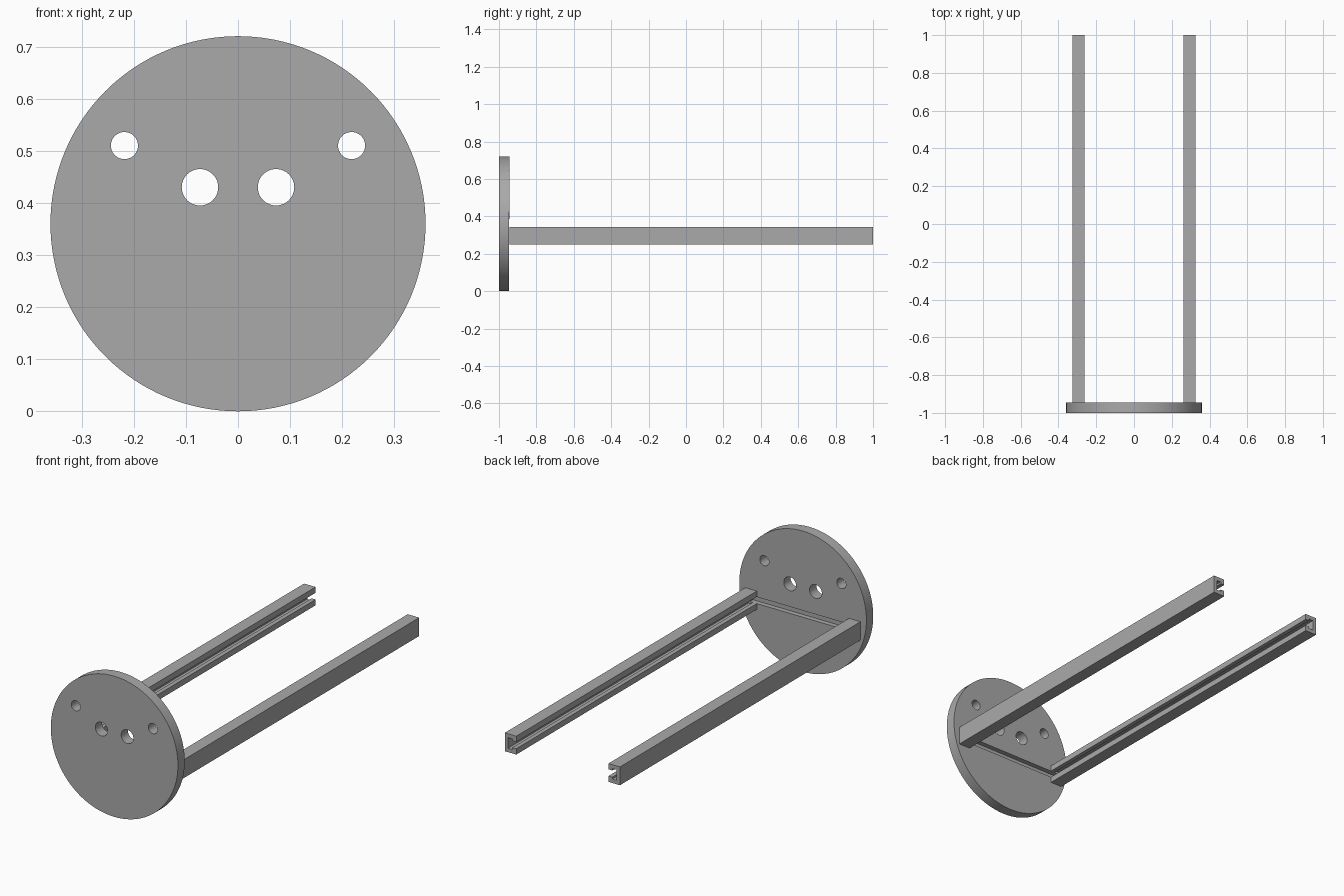
import bpy, bmesh, math
from mathutils import Matrix, Vector

default = bpy.data.objects.get("Cube")
if default:
    bpy.data.objects.remove(default, do_unlink=True)

GREY = (0.4, 0.4, 0.4, 1)
grey = bpy.data.materials.new("plain grey")
grey.use_nodes = True
grey.diffuse_color = GREY
grey.node_tree.nodes["Principled BSDF"].inputs["Base Color"].default_value = GREY

FRONT, BACK, END = -1.0, -0.945, 1.0   # plate front, plate back, rail ends
RADIUS = 0.36
RAIL_Z = 0.296                         # centre height of rails and groove
SLOT = 0.034                           # slot opening height


def make_object(name, bm):
    bmesh.ops.recalc_face_normals(bm, faces=bm.faces)
    mesh = bpy.data.meshes.new(name)
    bm.to_mesh(mesh)
    bm.free()
    mesh.materials.append(grey)
    obj = bpy.data.objects.new(name, mesh)
    bpy.context.collection.objects.link(obj)
    return obj


def add_disc(bm, x, z, radius, y0, y1, sides):
    place = Matrix.Translation((x, (y0 + y1) / 2, z)) @ Matrix.Rotation(math.pi / 2, 4, 'X')
    bmesh.ops.create_cone(bm, cap_ends=True, segments=sides, radius1=radius,
                          radius2=radius, depth=y1 - y0, matrix=place)


# Round end plate
bm = bmesh.new()
add_disc(bm, 0, RADIUS, RADIUS, FRONT, BACK, 128)
plate = make_object("end_plate", bm)

# Cutter: two pairs of through holes and the groove on the back face
bm = bmesh.new()
for side in (-1, 1):
    add_disc(bm, side * 0.218, 0.51, 0.026, FRONT - 0.1, BACK + 0.1, 48)
    add_disc(bm, side * 0.073, 0.43, 0.035, FRONT - 0.1, BACK + 0.1, 48)
groove_depth = 0.025
bmesh.ops.create_cube(bm, size=1, matrix=Matrix.Translation((0, BACK, RAIL_Z))
                      @ Matrix.Diagonal((0.6, groove_depth * 2, SLOT, 1)))
cutter = make_object("plate_cutter", bm)
cutter.hide_render = True

cut = plate.modifiers.new("holes and groove", 'BOOLEAN')
cut.operation = 'DIFFERENCE'
cut.solver = 'EXACT'
cut.object = cutter
bpy.context.view_layer.objects.active = plate
plate.select_set(True)
bpy.ops.object.modifier_apply(modifier=cut.name)
bpy.data.objects.remove(cutter, do_unlink=True)
bpy.ops.object.shade_smooth_by_angle(angle=math.radians(30))

# Slotted rails: half profile from the outer wall round to the slot, mirrored in height
OUTER, INNER = 0.326, 0.261
HALF, CAVITY = 0.047, 0.027
half = [(OUTER, HALF), (INNER, HALF), (INNER, SLOT / 2), (INNER + 0.022, SLOT / 2),
        (INNER + 0.022, CAVITY), (OUTER - 0.018, CAVITY)]
profile = half + [(x, -z) for x, z in reversed(half)]

for name, side in (("left_rail", 1), ("right_rail", -1)):
    bm = bmesh.new()
    face = bm.faces.new([bm.verts.new((side * x, BACK, RAIL_Z + z)) for x, z in profile])
    swept = bmesh.ops.extrude_face_region(bm, geom=[face], use_keep_orig=True)
    moved = [v for v in swept["geom"] if isinstance(v, bmesh.types.BMVert)]
    bmesh.ops.translate(bm, verts=moved, vec=Vector((0, END - BACK, 0)))
    make_object(name, bm)
